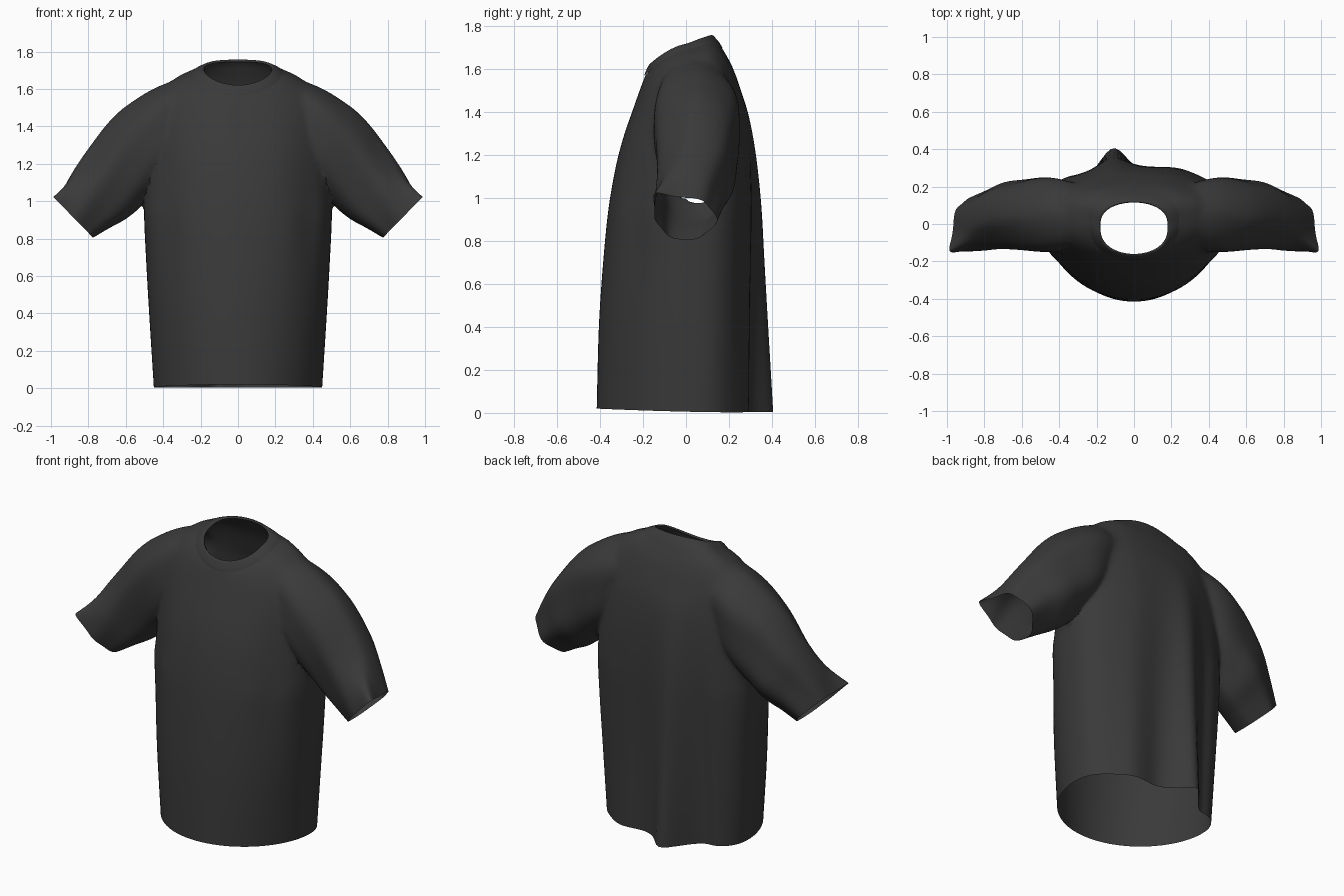
import bpy, bmesh, math
from mathutils import Vector

if "Cube" in bpy.data.objects:
    bpy.data.objects.remove(bpy.data.objects["Cube"])

SEG = 112
fabric = bpy.data.materials.new("charcoal fabric")
fabric.use_nodes = True
grey = (0.042, 0.042, 0.042, 1)
fabric.diffuse_color = grey
bsdf = fabric.node_tree.nodes["Principled BSDF"]
bsdf.inputs["Base Color"].default_value = grey
bsdf.inputs["Roughness"].default_value = 0.9


def refine(rows, steps):
    """Smooth interpolation through a short list of section settings."""
    out = []
    for i in range(len(rows) - 1):
        a, b, c, d = (rows[max(i - 1, 0)], rows[i], rows[i + 1], rows[min(i + 2, len(rows) - 1)])
        for k in range(steps):
            t = k / steps
            out.append([q + t / 2 * (r - p + t * (2 * p - 5 * q + 4 * r - s + t * (3 * (q - r) + s - p)))
                        for p, q, r, s in zip(a, b, c, d)])
    return out + [list(rows[-1])]


def loft(name, rings, caps):
    """Skin a list of closed rings; caps are single large faces."""
    bm = bmesh.new()
    loops = [[bm.verts.new(p) for p in ring] for ring in rings]
    for lo, hi in zip(loops, loops[1:]):
        for i in range(SEG):
            j = (i + 1) % SEG
            bm.faces.new((lo[i], lo[j], hi[j], hi[i]))
    if caps:
        bm.faces.new(loops[0][::-1])
        bm.faces.new(loops[-1])
    bmesh.ops.recalc_face_normals(bm, faces=bm.faces)
    mesh = bpy.data.meshes.new(name)
    bm.to_mesh(mesh)
    bm.free()
    mesh.materials.append(fabric)
    obj = bpy.data.objects.new(name, mesh)
    bpy.context.collection.objects.link(obj)
    return obj


def bump(x, centre, width):
    return math.exp(-((x - centre) / width) ** 2)


def body_ring(row):
    """Section from front/side/back height, half width, front/side/back depth."""
    zf, zs, zb, hw, yf, ys, yb = row
    ring = []
    chest = 1.1 - 0.28 * min(1, max(0, zs) / 0.9)  # squarer towards the chest
    for i in range(SEG):
        a = math.tau * i / SEG
        c, s = -math.cos(a), math.sin(a)
        x = hw * s
        y = ys + (yb - ys) * c ** 0.75 if c > 0 else ys + (yf - ys) * (-c) ** chest
        z = zs + (zb - zf) / 2 * c + ((zb + zf) / 2 - zs) * c * c
        # hanging folds, deepest at the hem
        drop = max(0, 1 - z / 1.5)
        if c > 0:
            y += drop * min(1, c * 2) * (0.112 * bump(x, -0.11, 0.085) + 0.02 * bump(x, 0.25, 0.08)
                                         - 0.015 * bump(x, 0.08, 0.07) - 0.03 * bump(x, -0.28, 0.06))
        else:
            pull = bump(z, 0.95, 0.35)
            y += 0.02 * pull * (bump(x, 0.38, 0.07) + bump(x, -0.38, 0.07))
        ring.append((x, y, z))
    return ring


def sleeve_ring(row, side):
    """Section from top x/z, bottom x/z, centre y, half depth, cuff flare."""
    tx, tz, bx, bz, yc, yd, flare = row
    top, bottom = Vector((tx, yc, tz)), Vector((bx, yc, bz))
    mid, half = (top + bottom) / 2, (top - bottom) / 2
    ring = []
    for i in range(SEG):
        a = math.tau * i / SEG
        p = mid + half * math.cos(a) + Vector((0, yd * math.sin(a), 0))
        # soft creases running down the sleeve
        p.y += 0.008 * math.sin(5 * a + 6 * tx)
        corner = bump(a, math.tau * 0.88, 0.4)
        p += Vector((0.045, -0.06, 0.045)) * corner * flare
        ring.append((p.x * side, p.y, p.z))
    return ring


# torso from hem to neck seam
torso_rows = [
    (0.02, 0.005, 0.004, 0.45, -0.415, 0.03, 0.30),
    (0.4, 0.4, 0.4, 0.475, -0.405, 0.04, 0.305),
    (0.7, 0.7, 0.7, 0.492, -0.385, 0.05, 0.31),
    (0.95, 0.95, 0.95, 0.502, -0.36, 0.05, 0.315),
    (1.15, 1.15, 1.15, 0.49, -0.325, 0.05, 0.31),
    (1.29, 1.31, 1.3, 0.47, -0.288, 0.05, 0.298),
    (1.4, 1.45, 1.42, 0.45, -0.25, 0.05, 0.278),
    (1.48, 1.57, 1.53, 0.412, -0.222, 0.05, 0.245),
    (1.535, 1.66, 1.62, 0.335, -0.202, 0.045, 0.21),
    (1.57, 1.695, 1.70, 0.24, -0.188, 0.025, 0.165),
]
shirt = loft("shirt", [body_ring(r) for r in refine(torso_rows, 5)], True)

# raglan sleeves merged into the torso
sleeve_rows = [
    (0.24, 1.61, 0.24, 1.32, 0.04, 0.13, 0),
    (0.37, 1.635, 0.35, 1.18, 0.045, 0.19, 0),
    (0.52, 1.565, 0.43, 1.07, 0.05, 0.21, 0),
    (0.67, 1.445, 0.515, 0.975, 0.05, 0.19, 0),
    (0.8, 1.28, 0.6, 0.905, 0.045, 0.175, 0),
    (0.89, 1.145, 0.69, 0.855, 0.02, 0.155, 0.2),
    (0.965, 1.0, 0.775, 0.805, 0.0, 0.137, 1),
]
bpy.context.view_layer.objects.active = shirt
for side in (1, -1):
    sleeve = loft("sleeve", [sleeve_ring(r, side) for r in refine(sleeve_rows, 5)], True)
    union = shirt.modifiers.new("sleeve_union", "BOOLEAN")
    union.operation, union.solver, union.object = "UNION", "EXACT", sleeve
    bpy.ops.object.modifier_apply(modifier=union.name)
    bpy.data.objects.remove(sleeve)

# open the hem, cuffs and neck, then relax the armhole seams
bm = bmesh.new()
bm.from_mesh(shirt.data)
bmesh.ops.delete(bm, geom=[f for f in bm.faces if len(f.verts) > SEG // 2], context="FACES")
armholes = [v for v in bm.verts if not v.is_boundary and 0.24 < abs(v.co.x) < 0.6 and v.co.z > 0.98]
for _ in range(12):
    bmesh.ops.smooth_vert(bm, verts=armholes, factor=0.5, use_axis_x=True, use_axis_y=True, use_axis_z=True)
bm.to_mesh(shirt.data)
bm.free()

# ribbed neckband, sitting just proud of the torso
collar_rows = [
    (1.565, 1.69, 1.695, 0.246, -0.194, 0.025, 0.171),
    (1.585, 1.705, 1.725, 0.218, -0.188, 0.005, 0.152),
    (1.62, 1.712, 1.757, 0.188, -0.17, -0.015, 0.122),
    (1.612, 1.702, 1.745, 0.18, -0.16, -0.015, 0.115),
]
collar = loft("collar", [body_ring(r) for r in refine(collar_rows, 4)], False)

for obj in (shirt, collar):
    bpy.ops.object.select_all(action="DESELECT")
    obj.select_set(True)
    bpy.context.view_layer.objects.active = obj
    bpy.ops.object.shade_smooth_by_angle(angle=math.radians(50))
